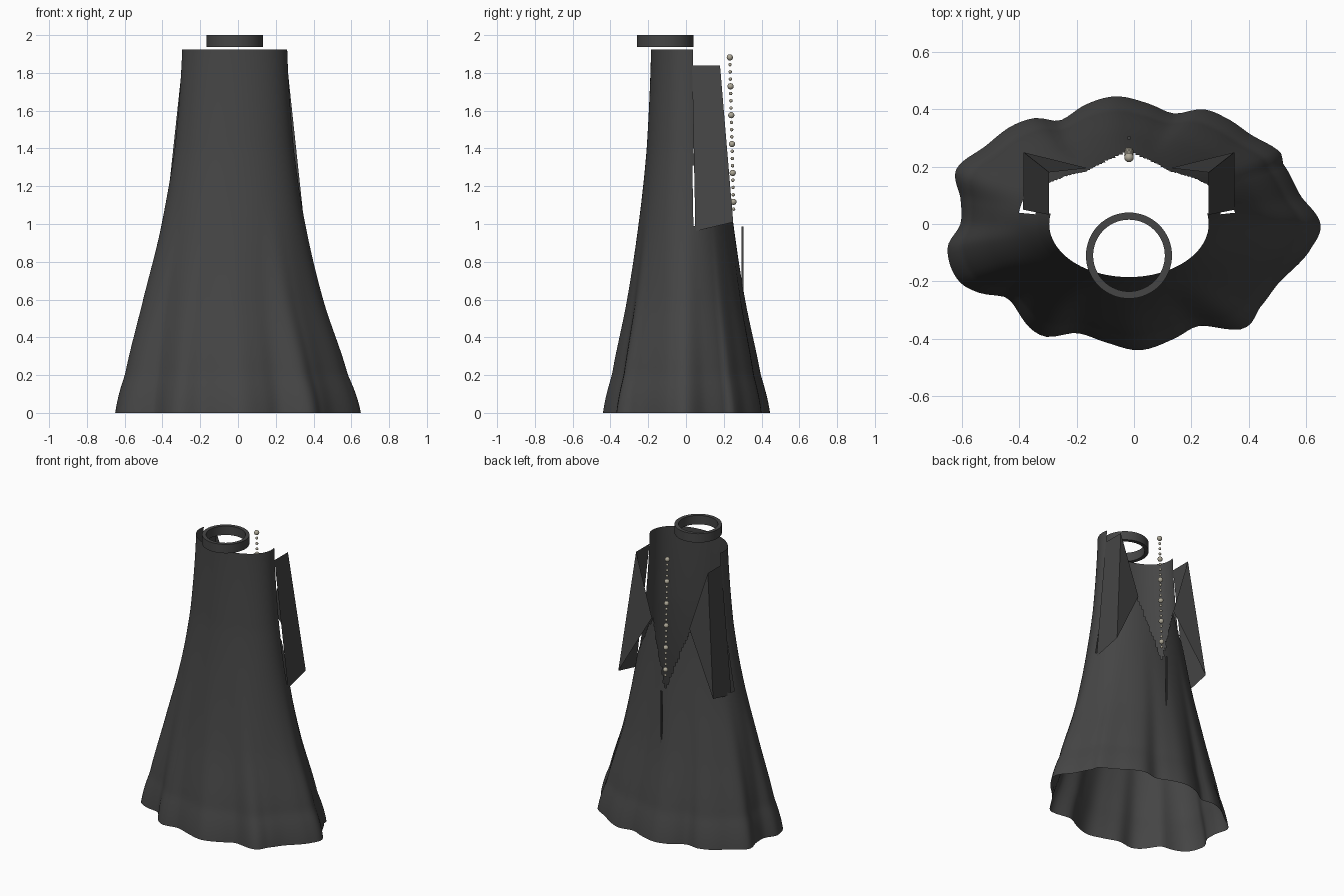
import bpy, bmesh, math
from mathutils import Vector

if "Cube" in bpy.data.objects:
    bpy.data.objects.remove(bpy.data.objects["Cube"])

CX = -0.0175  # axis of the garment


def material(name, c):
    m = bpy.data.materials.new(name)
    m.diffuse_color = (*c, 1)
    m.use_nodes = True
    m.node_tree.nodes["Principled BSDF"].inputs["Base Color"].default_value = m.diffuse_color
    return m


cloth = material("dark_cloth", (0.06, 0.06, 0.06))
pearl = material("bead_tan", (0.42, 0.39, 0.31))


def finish(name, bm, mat, angle=40):
    me = bpy.data.meshes.new(name)
    bm.to_mesh(me)
    bm.free()
    ob = bpy.data.objects.new(name, me)
    bpy.context.collection.objects.link(ob)
    me.materials.append(mat)
    bpy.ops.object.select_all(action='DESELECT')
    ob.select_set(True)
    bpy.context.view_layer.objects.active = ob
    bpy.ops.object.shade_smooth_by_angle(angle=math.radians(angle))
    return ob


def spline(p0, p1, p2, p3, t):
    return 0.5 * (2 * p1 + (p2 - p0) * t + (2 * p0 - 5 * p1 + 4 * p2 - p3) * t * t
                  + (3 * p1 - p0 - 3 * p2 + p3) * t ** 3)


# Gown silhouette: z, half width, half depth, centre x
PROFILE = [(0, .63, .415, 0), (.2, .577, .375, -.01), (.6, .473, .305, -.028),
           (1.0, .38, .25, -.025), (1.4, .315, .208, -.02), (1.92, .278, .185, CX)]


def profile(z):
    for i in range(len(PROFILE) - 1):
        a, b = PROFILE[i], PROFILE[i + 1]
        if z <= b[0] + 1e-6:
            t = (z - a[0]) / (b[0] - a[0])
            p, n = PROFILE[max(i - 1, 0)], PROFILE[min(i + 2, len(PROFILE) - 1)]
            return [spline(p[k], a[k], b[k], n[k], t) for k in (1, 2, 3)]


# Rippled hem outline
HEM = [(.65, 0), (.58, .10), (.52, .21), (.51, .25), (.41, .31), (.32, .37), (.24, .40),
       (.14, .385), (.05, .42), (-.06, .445), (-.16, .42), (-.26, .36), (-.34, .37),
       (-.42, .345), (-.52, .27), (-.62, .19), (-.605, .09), (-.605, 0), (-.65, -.08),
       (-.61, -.20), (-.54, -.24), (-.44, -.26), (-.32, -.39), (-.2, -.38), (-.09, -.415),
       (.02, -.44), (.14, -.40), (.23, -.355), (.38, -.365), (.44, -.29), (.51, -.20), (.62, -.08)]
# ripple ratio against the plain ellipse, keyed by ellipse angle
ratio = sorted((math.atan2(y / .415, x / .63) % math.tau, math.hypot(x / .63, y / .415)) for x, y in HEM)


def ripple(a):
    n = len(ratio)
    for i in range(n):
        a0, a1 = ratio[i][0], ratio[(i + 1) % n][0]
        span = (a1 - a0) % math.tau
        d = (a - a0) % math.tau
        if d <= span:
            return spline(*(ratio[(i + k) % n][1] for k in (-1, 0, 1, 2)), d / span)
    return 1


# Gown body: open sheet, with back V and arm openings cut in steps
SEG, ROWS = 160, 72
rip = [ripple(math.tau * i / SEG) for i in range(SEG)]
bm = bmesh.new()
grid = []
for j in range(ROWS + 1):
    z = 1.925 * j / ROWS
    rx, ry, cx = profile(min(z, 1.92))
    w = max(0, 1 - z / 1.15) ** 1.3
    grid.append([bm.verts.new((cx + rx * math.cos(math.tau * i / SEG) * (1 + w * (rip[i] - 1)),
                               ry * math.sin(math.tau * i / SEG) * (1 + w * (rip[i] - 1)), z))
                 for i in range(SEG)])
for j in range(ROWS):
    for i in range(SEG):
        k = (i + 1) % SEG
        f = (grid[j][i], grid[j][k], grid[j + 1][k], grid[j + 1][i])
        c = sum((v.co for v in f), Vector()) / 4
        x = abs(c.x - CX)
        limit = min(0.985 + 2.95 * x, 1.42 - 1.9 * (x - .145))
        if c.y > .038 and c.z > max(limit, .98):
            continue
        bm.faces.new(f)
finish("gown_body", bm, cloth)

# Folded arm panels either side of the back
for side, label in ((1, "right"), (-1, "left")):
    bm = bmesh.new()
    v = [bm.verts.new((CX + side * x, y, z)) for x, y, z in (
        (.278, .032, 1.84), (.278, .18, 1.84), (.367, .25, 1.01), (.369, .05, .962), (.145, .195, 1.42))]
    bm.faces.new((v[0], v[1], v[2], v[3]))
    bm.faces.new((v[1], v[4], v[2]))
    finish(label + "_arm_panel", bm, cloth, 20)

# Collar ring
bm = bmesh.new()
rings = []
for r, z in ((.15, 1.938), (.15, 2.0), (.125, 2.0), (.125, 1.938)):
    rings.append([bm.verts.new((CX + r * math.cos(math.tau * i / 64),
                                -.11 + r * math.sin(math.tau * i / 64), z)) for i in range(64)])
for q in range(4):
    a, b = rings[q], rings[(q + 1) % 4]
    for i in range(64):
        k = (i + 1) % 64
        bm.faces.new((a[i], a[k], b[k], b[i]))
finish("collar", bm, cloth)

# Bead string down the back, every fourth bead larger
bm = bmesh.new()
for i in range(22):
    t = i / 21
    ret = bmesh.ops.create_uvsphere(bm, u_segments=16, v_segments=10, radius=.0165 if i % 4 == 0 else .009)
    bmesh.ops.translate(bm, verts=ret['verts'], vec=(CX, .232 + .02 * t, 1.882 - .803 * t))
finish("back_beads", bm, pearl)

# Thin seam strip below the beads
bm = bmesh.new()
bmesh.ops.create_cube(bm, size=1)
for v in bm.verts:
    v.co = (CX + v.co.x * .012, .30 + v.co.y * .01, .792 + v.co.z * .39)
finish("back_seam_strip", bm, cloth)
